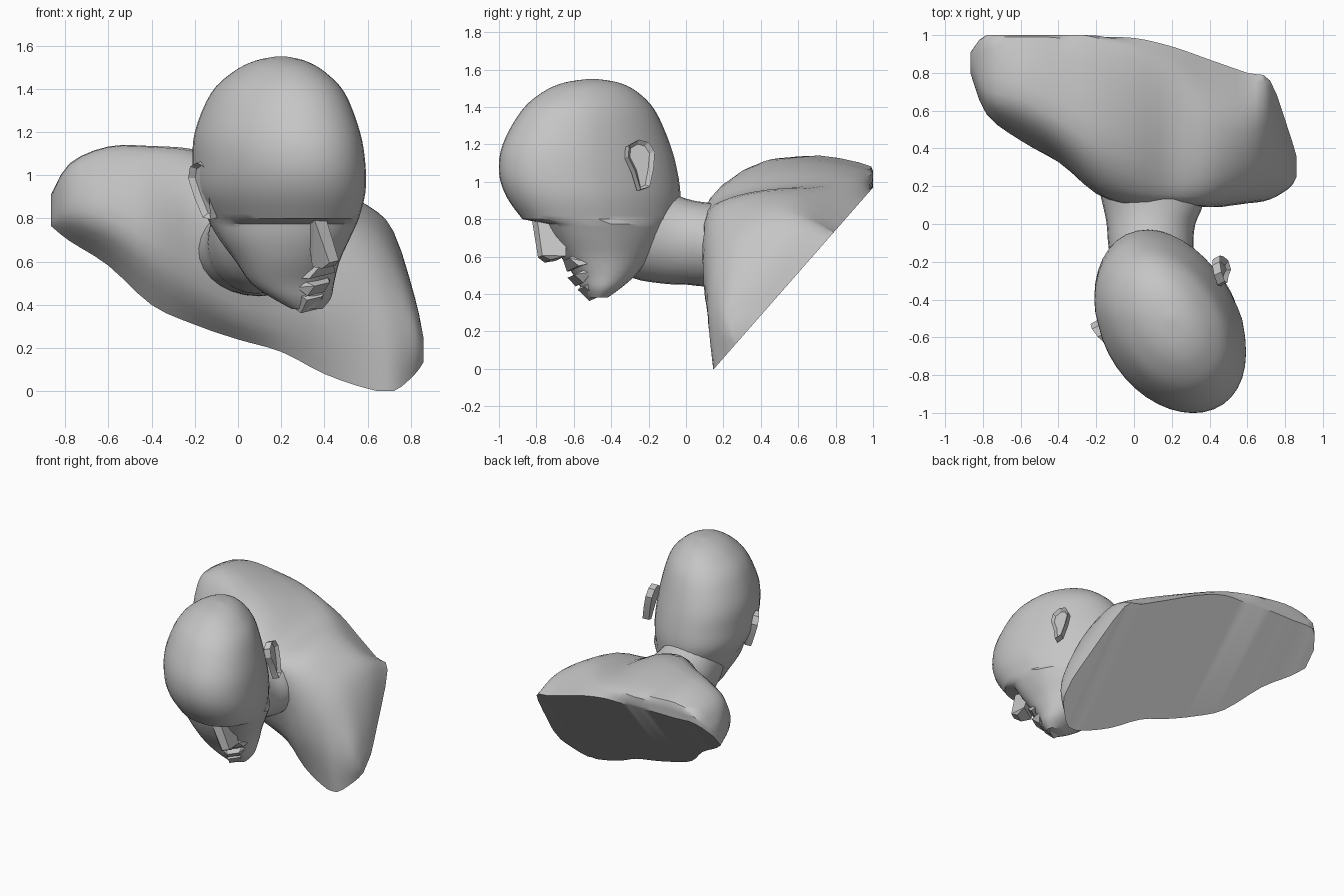
import bpy, bmesh, math
from mathutils import Vector

if "Cube" in bpy.data.objects:
    bpy.data.objects.remove(bpy.data.objects["Cube"], do_unlink=True)

grey = bpy.data.materials.new("stone grey")
grey.use_nodes = True
COL = (0.56, 0.56, 0.56, 1)
grey.diffuse_color = COL
bsdf = grey.node_tree.nodes["Principled BSDF"]
bsdf.inputs["Base Color"].default_value = COL
bsdf.inputs["Roughness"].default_value = 0.8

# Head axes: left (ear to ear), ear length, ear width
LEFT = Vector((0.868, 0.448, 0.21)).normalized()
EAR_UP = Vector((-0.08, -0.06, 0.27))
EAR_UP = (EAR_UP - LEFT * EAR_UP.dot(LEFT)).normalized()
EAR_BACK = EAR_UP.cross(LEFT).normalized()


def finish(name, bm, angle=35):
    bmesh.ops.recalc_face_normals(bm, faces=bm.faces)
    mesh = bpy.data.meshes.new(name)
    bm.to_mesh(mesh)
    bm.free()
    mesh.materials.append(grey)
    ob = bpy.data.objects.new(name, mesh)
    bpy.context.collection.objects.link(ob)
    bpy.ops.object.select_all(action='DESELECT')
    ob.select_set(True)
    bpy.context.view_layer.objects.active = ob
    bpy.ops.object.shade_smooth_by_angle(angle=math.radians(angle))
    return ob


def spline(rows, n):
    """Smooth in-between rows through the given rows."""
    out = []
    for i in range(len(rows) - 1):
        p0, p1 = rows[max(i - 1, 0)], rows[i]
        p2, p3 = rows[i + 1], rows[min(i + 2, len(rows) - 1)]
        for k in range(n):
            t = k / n
            out.append([0.5 * (2 * b + (c - a) * t + (2 * a - 5 * b + 4 * c - d) * t * t
                               + (3 * b - a - 3 * c + d) * t ** 3)
                        for a, b, c, d in zip(p0, p1, p2, p3)])
    return out + [list(rows[-1])]


def loft(name, rings, angle=35):
    """Skin closed rings of equal length and cap both ends."""
    bm = bmesh.new()
    vs = [[bm.verts.new(p) for p in ring] for ring in rings]
    n = len(vs[0])
    for a, b in zip(vs, vs[1:]):
        for i in range(n):
            j = (i + 1) % n
            bm.faces.new((a[i], a[j], b[j], b[i]))
    bm.faces.new(vs[0])
    bm.faces.new(vs[-1])
    return finish(name, bm, angle)


def hull(name, pairs):
    """Convex facial form from midline points and half widths."""
    bm = bmesh.new()
    for x, y, z, w in pairs:
        for s in (-1, 1):
            bm.verts.new(Vector((x, y, z)) + LEFT * w * s)
    res = bmesh.ops.convex_hull(bm, input=bm.verts)
    junk = {g for g in res["geom_interior"] + res["geom_unused"]
            if isinstance(g, bmesh.types.BMVert)}
    bmesh.ops.delete(bm, geom=list(junk), context='VERTS')
    return finish(name, bm, 20)


# Shoulders: cross-sections along x, resting on one sloping cut plane
def cut_z(y):
    return 1.14 * (y - 0.15)


# x, front y, then (y, z) x 4 over the top, back y
sections = [
    (-.865, .82, .80, .79, .80, .85, .84, .90, .89, .91, .91),
    (-.78, .76, .59, .80, .61, .95, .71, 1.05, .98, 1.03, 1.0),
    (-.60, .66, .45, .75, .50, .98, .66, 1.13, .99, 1.08, 1.0),
    (-.40, .50, .34, .62, .36, .92, .55, 1.13, .985, 1.07, 1.0),
    (-.20, .42, .23, .50, .17, .87, .42, 1.11, .94, 1.06, .99),
    (.00, .36, .21, .40, .10, .84, .34, 1.04, .86, 1.03, .985),
    (.20, .31, .21, .36, .10, .80, .28, .93, .75, .98, .94),
    (.40, .22, .11, .38, .10, .75, .25, .91, .60, .95, .87),
    (.60, .16, .11, .35, .14, .62, .28, .79, .56, .86, .80),
    (.72, .15, .13, .28, .18, .50, .30, .65, .56, .74, .76),
    (.82, .22, .19, .19, .20, .32, .28, .41, .40, .43, .49),
    (.86, .27, .25, .17, .25, .20, .27, .22, .30, .24, .36),
]
rings = []
for r in spline(sections, 3):
    pts = [(r[1], cut_z(r[1]))] + [(r[i], r[i + 1]) for i in (2, 4, 6, 8)] + [(r[10], cut_z(r[10]))]
    rings.append([(r[0], min(y, 1.0), max(z, cut_z(min(y, 1.0)), 0)) for y, z in spline(pts, 4)])
loft("shoulders", rings)

# Neck: y, centre x, centre z, half width, half height
neck = [(.28, .09, .66, .30, .22), (.10, .10, .665, .265, .225), (0, .09, .68, .235, .23),
        (-.12, .09, .705, .225, .25), (-.30, .12, .75, .22, .26), (-.45, .16, .82, .18, .22)]
loft("neck", [[(cx + hx * math.cos(a), y, cz + hz * math.sin(a))
               for a in (math.tau * k / 28 for k in range(28))]
              for y, cx, cz, hx, hz in spline(neck, 3)])

# Head: level slices as z, left and right x, front and back y, skew, front roundness
skull = [(1.55, .18, .22, -.52, -.48, .3, 1), (1.53, .08, .31, -.65, -.36, .3, 1),
         (1.48, -.02, .40, -.765, -.26, .3, 1), (1.38, -.125, .495, -.88, -.165, .3, .95),
         (1.2, -.20, .565, -.98, -.085, .32, .92), (1.05, -.21, .59, -1.0, -.045, .32, .9),
         (.92, -.20, .59, -.96, -.03, .32, .9), (.80, -.14, .56, -.875, -.05, .32, .85)]
face = [(.775, -.13, .55, -.745, -.08, .28, .55), (.70, -.085, .515, -.72, -.12, .2, .6),
        (.60, -.01, .47, -.67, -.19, .08, .7), (.50, .06, .445, -.60, -.27, -.05, .8),
        (.43, .16, .43, -.56, -.35, -.15, .9), (.38, .25, .39, -.52, -.42, -.2, 1)]


def slice_ring(z, x0, x1, y0, y1, skew, power):
    ring = []
    for k in range(40):
        a = math.tau * k / 40
        s = math.sin(a - skew)
        s = s ** 1.1 if s > 0 else -abs(s) ** power
        ring.append(((x0 + x1) / 2 + (x1 - x0) / 2 * math.cos(a),
                     (y0 + y1) / 2 + (y1 - y0) / 2 * s, z))
    return ring


loft("head", [slice_ring(*r) for r in spline(skull, 4) + spline(face, 3)])

# Facial features: midline points with half widths
hull("nose", [(.38, -.81, .80, .03), (.445, -.78, .60, .025), (.42, -.74, .575, .035),
              (.40, -.67, .59, .065), (.36, -.66, .77, .045)])
hull("upper_lip", [(.41, -.64, .585, .035), (.39, -.605, .535, .07),
                   (.36, -.55, .545, .10), (.38, -.60, .61, .03)])
hull("lower_lip", [(.39, -.615, .495, .04), (.35, -.54, .50, .09),
                   (.36, -.57, .45, .045), (.36, -.56, .52, .06)])
hull("chin", [(.355, -.56, .43, .04), (.335, -.495, .372, .05),
              (.30, -.42, .42, .08), (.345, -.52, .47, .08)])

# Ears: outlined plates with a sunken bowl, flared at the back
outline = [(-.03, -.135), (.02, -.125), (.055, -.03), (.075, .06), (.05, .115),
           (0, .135), (-.055, .11), (-.07, .05), (-.045, -.03)]
for name, centre, side in (("left_ear", (.45, -.25, 1.085), 1),
                           ("right_ear", (-.135, -.56, .935), -1)):
    c = Vector(centre)
    out = LEFT * side
    bm = bmesh.new()
    rim = bm.faces.new([bm.verts.new(c + EAR_BACK * w + EAR_UP * e + out * (.25 * w - .005))
                        for w, e in outline])
    ext = bmesh.ops.extrude_face_region(bm, geom=[rim])
    top = [g for g in ext["geom"] if isinstance(g, bmesh.types.BMFace)][0]
    bmesh.ops.translate(bm, verts=top.verts, vec=out * .045)
    bmesh.ops.inset_region(bm, faces=[top], thickness=.02)
    bmesh.ops.translate(bm, verts=top.verts, vec=out * -.022)
    finish(name, bm, 20)
